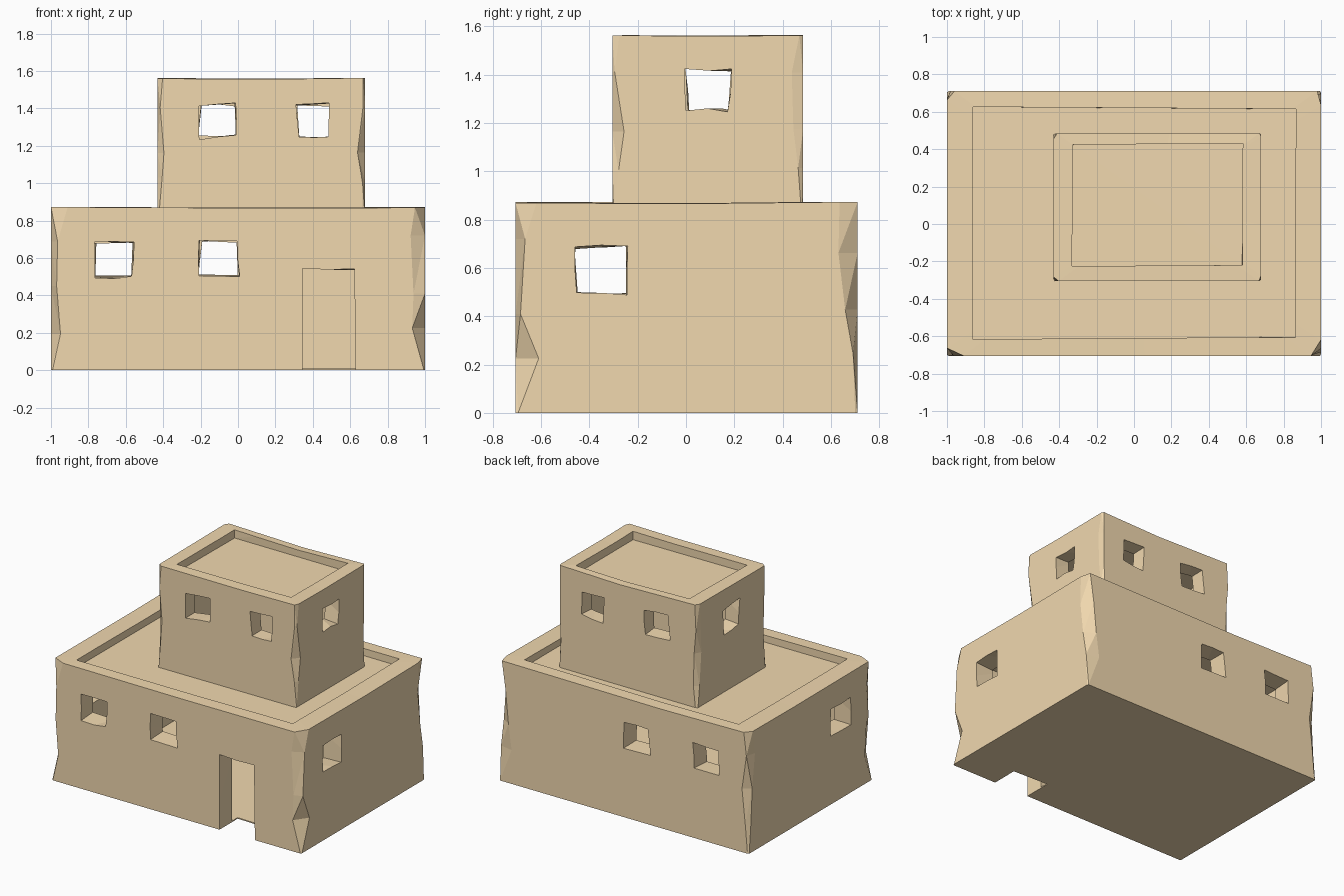
import bpy, bmesh, random
from mathutils import Vector

if "Cube" in bpy.data.objects:
    bpy.data.objects.remove(bpy.data.objects["Cube"])

random.seed(7)
R = random.uniform
clay = bpy.data.materials.new("clay")
clay.diffuse_color = (0.88, 0.69, 0.43, 1)
clay.use_nodes = True
clay.node_tree.nodes["Principled BSDF"].inputs["Base Color"].default_value = clay.diffuse_color


def make(name, bm):
    bmesh.ops.recalc_face_normals(bm, faces=bm.faces)
    me = bpy.data.meshes.new(name)
    bm.to_mesh(me)
    bm.free()
    me.materials.append(clay)
    ob = bpy.data.objects.new(name, me)
    bpy.context.collection.objects.link(ob)
    return ob


def worn_block(name, x0, x1, y0, y1, z0, z1, wear):
    """Flat-sided block with chipped corners and an uneven top edge."""
    bm = bmesh.new()
    h = z1 - z0
    corners = [(x0, y0, 1, 1), (x1, y0, -1, 1), (x1, y1, -1, -1), (x0, y1, 1, -1)]
    rings = []
    for t in (0, 0.25, 0.5, 0.78, 1):
        ring = []
        for i, (x, y, sx, sy) in enumerate(corners):
            lo, hi = (0.005, 0.015) if t == 0 else (0.15 * wear, wear)
            a, b = R(lo, hi), R(lo, hi)
            z = z0 + t * h
            if t == 1:
                z -= R(0.0, 0.012)
            elif t:
                z += R(-0.04, 0.04) * h
            px, py = (x, y + sy * b, z), (x + sx * a, y, z)
            ring += [px, py] if i % 2 == 0 else [py, px]
            # point along the middle of the following side
            nx, ny = corners[(i + 1) % 4][:2]
            k = R(0.35, 0.65)
            zm = z0 + t * h - (R(0.004, 0.02) if t == 1 else 0)
            ring.append((x + (nx - x) * k, y + (ny - y) * k, zm))
        rings.append([bm.verts.new(p) for p in ring])
    n = len(rings[0])
    for r, s in zip(rings, rings[1:]):
        for i in range(n):
            j = (i + 1) % n
            bm.faces.new((r[i], r[j], s[j], s[i]))
    for ring, z in ((rings[0], z0), (rings[-1], z1)):
        c = bm.verts.new(((x0 + x1) / 2, (y0 + y1) / 2, z))
        for i in range(n):
            bm.faces.new((ring[i], ring[(i + 1) % n], c))
    bmesh.ops.triangulate(bm, faces=bm.faces)
    return make(name, bm)


def cut(ob, x0, x1, y0, y1, z0, z1, jit=0.0):
    """Subtract a slightly crooked box, retrying with another solver if it fails."""
    bm = bmesh.new()
    bmesh.ops.create_cube(bm, size=1)
    for v in bm.verts:
        v.co = Vector((x0 if v.co.x < 0 else x1, y0 if v.co.y < 0 else y1,
                       z0 if v.co.z < 0 else z1))
        v.co += Vector((R(-jit, jit), R(-jit, jit), R(-jit, jit)))
    bmesh.ops.triangulate(bm, faces=bm.faces)
    c = make("cutter", bm)
    c.hide_render = True
    bpy.context.view_layer.objects.active = ob
    before = ob.data.copy()
    for solver in ('EXACT', 'MANIFOLD', 'FLOAT'):
        m = ob.modifiers.new("cut", 'BOOLEAN')
        m.operation, m.object, m.solver = 'DIFFERENCE', c, solver
        bpy.ops.object.modifier_apply(modifier=m.name)
        if len(ob.data.polygons) > 20:
            break
        ob.data = before.copy()
    bpy.data.objects.remove(c)


def windows(ob, box, wall, xs, ys, z0, z1):
    """Matching windows on opposite walls: xs for front/back, ys for the sides."""
    x0, x1, y0, y1 = box
    for a, b in xs:
        for y in (y0, y1):
            cut(ob, a, b, y - wall - 0.05, y + wall + 0.05, z0, z1, 0.016)
    for a, b in ys:
        for x in (x0, x1):
            cut(ob, x - wall - 0.05, x + wall + 0.05, a, b, z0, z1, 0.016)


# lower storey: shell, roof recess, room, windows, doorway
low = (-1.0, 1.0, -0.705, 0.71)
lower = worn_block("lower_storey", *low, 0, 0.88, 0.1)
cut(lower, -0.86, 0.86, -0.61, 0.62, 0.825, 1.1, 0.008)
cut(lower, -0.86, 0.86, -0.565, 0.57, 0.008, 0.76)
windows(lower, low, 0.14, [(-0.755, -0.56), (-0.2, 0.0)], [(-0.46, -0.24)], 0.5, 0.69)
cut(lower, 0.345, 0.625, -0.9, -0.5, -0.1, 0.54, 0.01)

# upper storey: shell standing on the lower roof
up = (-0.43, 0.68, -0.305, 0.485)
upper = worn_block("upper_storey", *up, 0.812, 1.565, 0.05)
cut(upper, -0.33, 0.58, -0.22, 0.43, 1.5, 1.8, 0.006)
cut(upper, -0.32, 0.57, -0.195, 0.375, 0.86, 1.45)
windows(upper, up, 0.11, [(-0.2, -0.01), (0.325, 0.49)], [(0.005, 0.185)], 1.245, 1.42)
